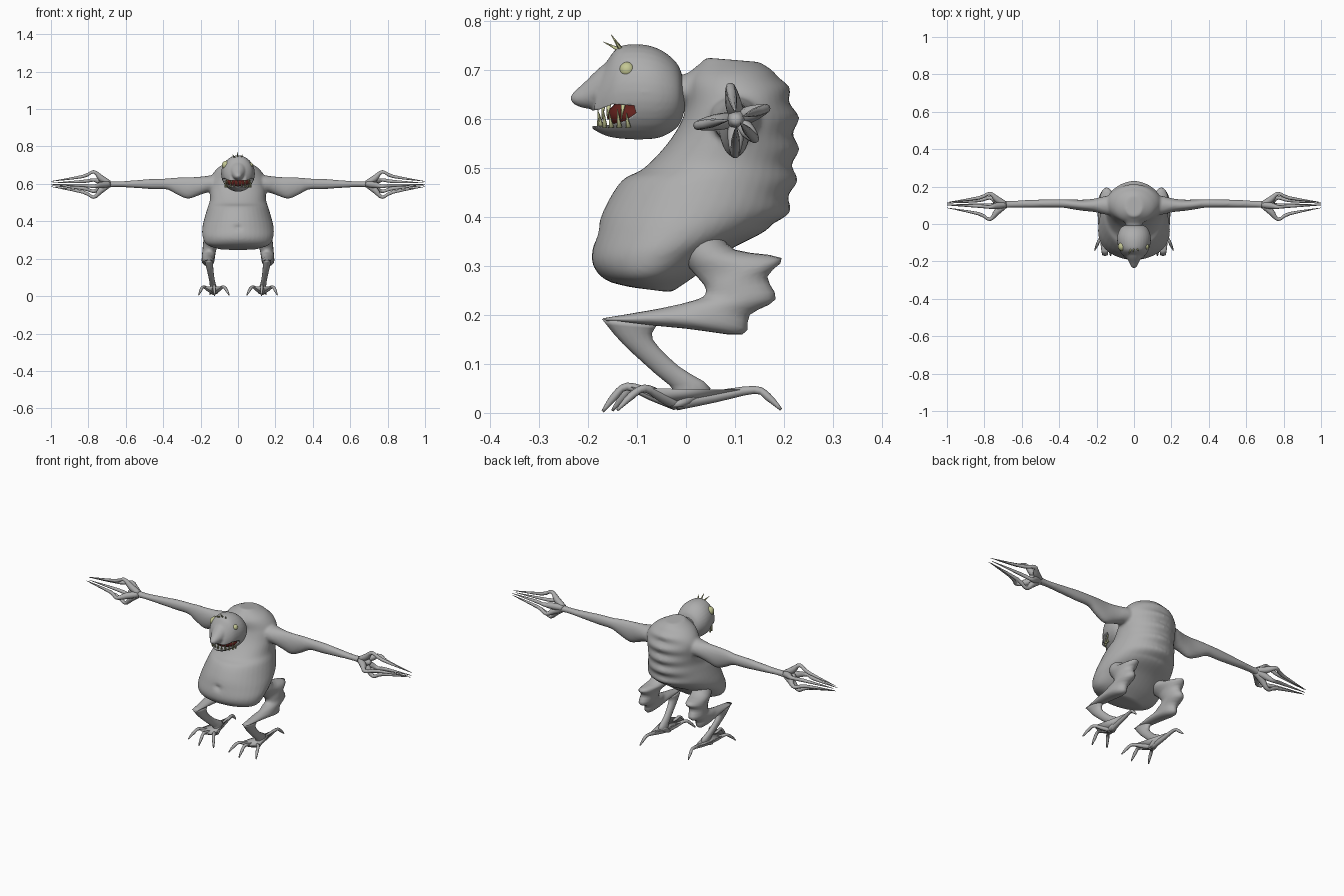
import bpy, bmesh, math
from mathutils import Vector as V

if "Cube" in bpy.data.objects:
    bpy.data.objects.remove(bpy.data.objects["Cube"])


def material(name, rgb):
    m = bpy.data.materials.new(name)
    m.diffuse_color = (*rgb, 1)
    m.use_nodes = True
    m.node_tree.nodes["Principled BSDF"].inputs["Base Color"].default_value = m.diffuse_color
    return m


SKIN = material("grey skin", (0.42, 0.42, 0.42))
BONE = material("pale yellow", (0.56, 0.58, 0.30))
FLESH = material("dark red", (0.12, 0.015, 0.012))


def smooth_rings(rings, sub):
    """Catmull-Rom through rings of (centre, axis a, axis b)."""
    out, n = [], len(rings)
    for i in range(n - 1):
        p = [rings[max(0, min(n - 1, i + k))] for k in (-1, 0, 1, 2)]
        for s in range(sub):
            t = s / sub
            out.append(tuple(
                0.5 * (2 * b + (c - a) * t + (2 * a - 5 * b + 4 * c - d) * t * t
                       + (3 * b - a - 3 * c + d) * t ** 3)
                for a, b, c, d in zip(*p)))
    return out + [rings[-1]]


def loft(bm, rings, seg=24, sub=3):
    loops = []
    for c, a, b in smooth_rings(rings, sub) if sub > 1 else rings:
        loops.append([bm.verts.new(c + a * math.cos(2 * math.pi * k / seg)
                                   + b * math.sin(2 * math.pi * k / seg)) for k in range(seg)])
    for l, m in zip(loops, loops[1:]):
        for k in range(seg):
            j = (k + 1) % seg
            bm.faces.new((l[k], l[j], m[j], m[k]))
    bm.faces.new(loops[0])
    bm.faces.new(loops[-1])


def side_ring(py, pz, qy, qz, w, x=0.0):
    """Ellipse between two points of the side view, half width w."""
    p, q = V((x, py, pz)), V((x, qy, qz))
    return (p + q) / 2, (q - p) / 2, V((w, 0, 0))


def tube(bm, pts, radii, seg=10, sub=3):
    pts = [V(p) for p in pts]
    rings = []
    for i, (p, r) in enumerate(zip(pts, radii)):
        d = (pts[min(i + 1, len(pts) - 1)] - pts[max(i - 1, 0)]).normalized()
        ref = V((0, 0, 1)) if abs(d.z) < 0.8 else V((1, 0, 0))
        a = d.cross(ref).normalized()
        rings.append((p, a * r, d.cross(a) * r))
    loft(bm, rings, seg, sub)


def finish(bm, name, mat, mirror=False):
    bmesh.ops.recalc_face_normals(bm, faces=bm.faces)
    me = bpy.data.meshes.new(name)
    bm.to_mesh(me)
    bm.free()
    me.materials.append(mat)
    ob = bpy.data.objects.new(name, me)
    bpy.context.collection.objects.link(ob)
    me.shade_smooth()
    if mirror:
        ob.modifiers.new("mirror", 'MIRROR')
    return ob


def blend(ob, voxel, rounds):
    """Fuse overlapping lofts into one soft skin."""
    r = ob.modifiers.new("fuse", 'REMESH')
    r.mode, r.voxel_size, r.use_smooth_shade = 'VOXEL', voxel, True
    s = ob.modifiers.new("soften", 'SMOOTH')
    s.factor, s.iterations = 0.5, rounds


# torso: belly to hump, with vertebra bumps down the back
bm = bmesh.new()
loft(bm, [side_ring(*r) for r in (
    (-.11, .256, -.03, .246, .10), (-.165, .272, .02, .28, .168), (-.192, .31, .09, .333, .19),
    (-.182, .37, .16, .37, .19), (-.165, .42, .205, .41, .18), (-.13, .475, .22, .47, .163),
    (-.085, .50, .224, .53, .15), (-.03, .56, .224, .60, .15), (0, .62, .212, .65, .145),
    (.005, .68, .18, .695, .105), (.04, .725, .15, .716, .045))], 40, 6)
for v in bm.verts:
    if v.co.y > .1 and .38 < v.co.z < .68:
        near = max(0, 1 - abs(v.co.x) / .15)
        v.co.y += .008 * near * math.cos(2 * math.pi * (v.co.z - .41) / .064)
# navel
for v in bm.verts:
    if v.co.y < 0:
        v.co.y += .012 * math.exp(-((v.co.x / .02) ** 2 + ((v.co.z - .365) / .012) ** 2))
# neck
loft(bm, [side_ring(*r) for r in (
    (-.05, .62, -.04, .69, .04), (0, .625, 0, .692, .045), (.03, .62, .035, .715, .06),
    (.08, .60, .09, .72, .07))])
# arms
for s in (-1, 1):
    loft(bm, [(V((s * x, y, (t + b) / 2)), V((0, 0, (t - b) / 2)), V((0, w, 0)))
              for x, t, b, y, w in (
        (.06, .66, .54, .10, .06), (.15, .645, .555, .10, .05), (.21, .638, .538, .10, .036),
        (.27, .636, .52, .10, .03), (.33, .634, .545, .105, .026), (.38, .629, .57, .11, .023),
        (.46, .627, .572, .11, .022), (.58, .617, .58, .108, .02), (.66, .613, .583, .106, .018),
        (.72, .619, .577, .104, .022), (.755, .608, .588, .102, .01))], 24)
blend(finish(bm, "torso_and_arms", SKIN), .007, 4)

# fingers: sharp raised knuckles, then long points that draw together
bm = bmesh.new()
c = V((0, .103, .60))
for y, z in ((.09, .668), (.166, .622), (.142, .558), (.10, .525), (.02, .586)):
    k = V((0, y, z)) - c
    at = lambda x, f: V((x, 0, 0)) + c + k * f
    tube(bm, [at(.69, .05), at(.735, .48), at(.772, .95), at(.83, .58), at(1, .2)],
         [.016, .017, .0095, .009, .001])
finish(bm, "fingers", SKIN, True)

# legs: ragged thigh and narrow shin
bm = bmesh.new()
loft(bm, [side_ring(*r) for r in (
    (-.02, .34, .07, .37, .05, .12), (.0, .305, .10, .333, .05, .13), (.025, .275, .195, .316, .04, .145),
    (.04, .255, .166, .278, .038, .15), (.035, .237, .183, .232, .036, .155),
    (.0, .225, .13, .20, .035, .158), (-.03, .218, .115, .16, .034, .16),
    (-.07, .21, -.0, .172, .03, .158), (-.17, .193, -.16, .187, .016, .155))], 20)
loft(bm, [side_ring(*r) for r in (
    (-.172, .192, -.06, .178, .022, .155), (-.13, .142, -.068, .15, .018, .15),
    (-.065, .082, -.015, .095, .015, .14), (-.025, .045, .05, .05, .018, .132),
    (-.04, .012, .0, .012, .02, .13))], 16)
finish(bm, "leg", SKIN, True)

# feet: three clawed front toes, one back toe, webbing between
bm = bmesh.new()
heel = V((.13, -.02, .02))
peaks = [(.185, -.085, .05), (.128, -.12, .054), (.078, -.105, .05), (.14, .14, .047)]
tips = [(.21, -.14, .006), (.125, -.17, .003), (.047, -.15, .005), (.15, .194, .007)]
for p, t in zip(peaks, tips):
    m = (V(p) + V(t)) / 2 + V((0, 0, .006))
    tube(bm, [heel, heel.lerp(V(p), .5), p, m, t], [.015, .012, .008, .008, .003], 8)
finish(bm, "toes", SKIN, True)
bm = bmesh.new()
top, low = bm.verts.new(heel + V((0, .03, .02))), bm.verts.new(heel - V((0, 0, .013)))
ring = [bm.verts.new(p) for p in peaks]
for a, b in zip(ring, ring[1:] + ring[:1]):
    bm.faces.new((top, a, b))
    bm.faces.new((low, b, a))
finish(bm, "toe_webbing", SKIN, True)

# head: skull and beak-like nose fused, mouth cut through
bm = bmesh.new()
loft(bm, [side_ring(*r) for r in (
    (-.002, .62, -.002, .665, .03), (-.016, .585, -.016, .71, .066), (-.05, .563, -.05, .74, .086),
    (-.09, .558, -.09, .752, .09), (-.135, .56, -.135, .748, .08), (-.165, .566, -.16, .72, .064),
    (-.192, .58, -.18, .685, .042))], 32, 4)
loft(bm, [side_ring(*r) for r in (
    (-.12, .63, -.13, .74, .055), (-.165, .622, -.176, .705, .042), (-.195, .62, -.207, .675, .028),
    (-.222, .626, -.228, .656, .017), (-.234, .635, -.236, .645, .008))], 24, 4)
head = finish(bm, "head", SKIN)
blend(head, .005, 3)
bm = bmesh.new()
outline = [(-.3, .586), (-.17, .585), (-.125, .596), (-.102, .612), (-.106, .627),
           (-.15, .63), (-.18, .618), (-.3, .612)]
f = bm.faces.new([bm.verts.new((-.2, y, z)) for y, z in outline])
g = bmesh.ops.extrude_face_region(bm, geom=[f])
bmesh.ops.translate(bm, vec=(.4, 0, 0), verts=[v for v in g["geom"] if isinstance(v, bmesh.types.BMVert)])
cutter = finish(bm, "mouth_cutter", FLESH)
cutter.hide_render = True
cutter.hide_set(True)
cut = head.modifiers.new("mouth", 'BOOLEAN')
cut.operation, cut.object, cut.solver = 'DIFFERENCE', cutter, 'EXACT'


def ball(name, mat, co, r, scale=(1, 1, 1)):
    bm = bmesh.new()
    bmesh.ops.create_uvsphere(bm, u_segments=24, v_segments=14, radius=r)
    bmesh.ops.scale(bm, vec=scale, verts=bm.verts)
    bmesh.ops.translate(bm, vec=co, verts=bm.verts)
    return finish(bm, name, mat)


# mouth lining and unequal eyes
ball("mouth_lining", FLESH, (0, -.105, .607), 1, (.068, .055, .034))
ball("small_eye", BONE, (.064, -.12, .70), .016)
ball("large_eye", BONE, (-.062, -.12, .70), .024)

# teeth in an arc, and the spikes on the brow
bm = bmesh.new()
for i in range(11):
    a = math.radians(-85 + 17 * i)
    x, y = .068 * math.sin(a), -.112 - .064 * math.cos(a)
    h = .03 + .008 * (i % 2)
    tube(bm, [(x, y, .582), (x * 1.03, y - .004, .582 + h)], [.0055, .0006], 6, 1)
    if i % 2:
        tube(bm, [(x * .93, y + .008, .632), (x * .93, y + .004, .598)], [.005, .0006], 6, 1)
finish(bm, "teeth", BONE)
bm = bmesh.new()
for x, tip in ((-.015, (-.03, -.168, .757)), (0, (-.005, -.153, .772)), (.015, (.025, -.145, .76))):
    tube(bm, [(x, -.13, .738), tip], [.0055, .0006], 6, 1)
finish(bm, "brow_spikes", BONE)
